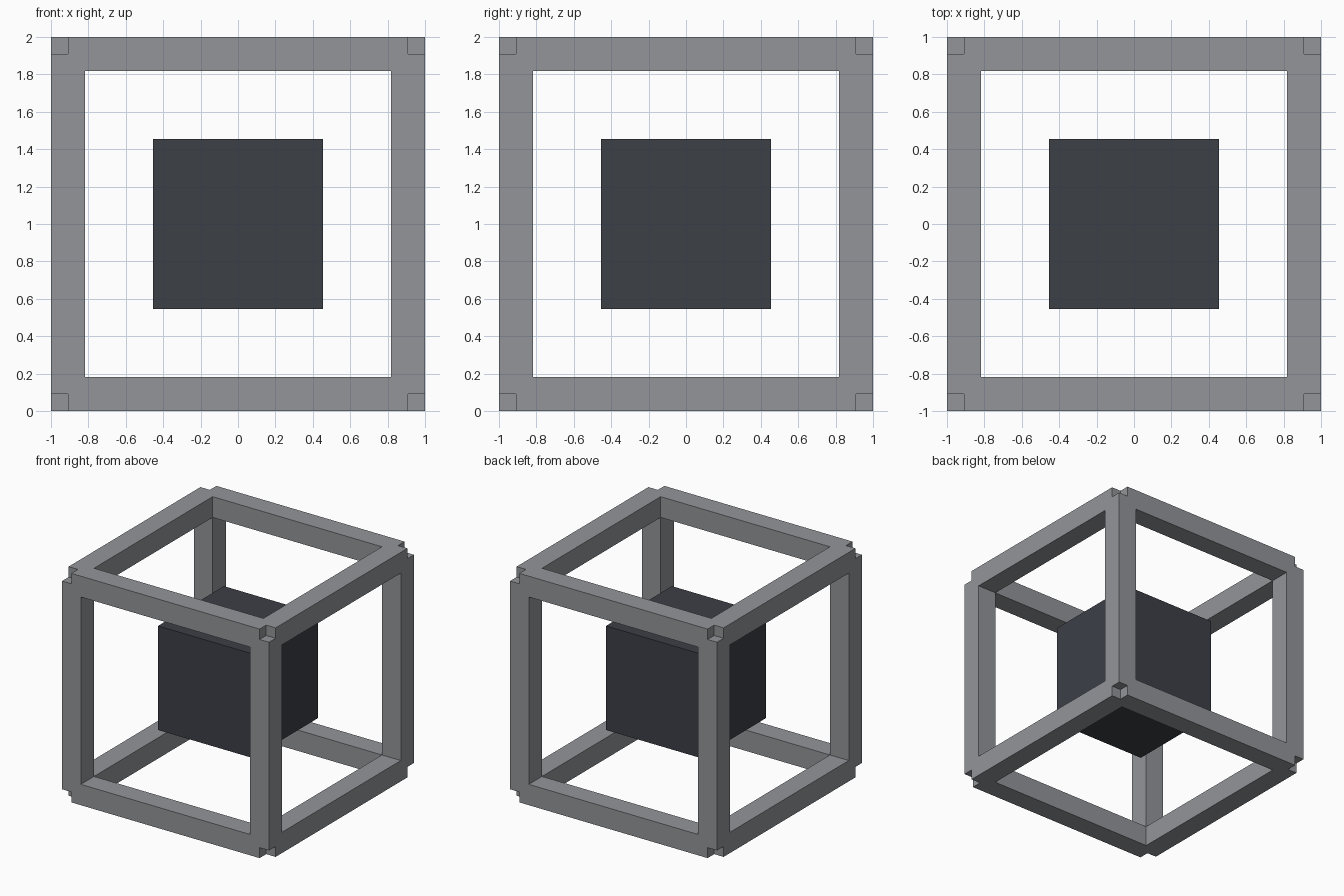
import bpy
from itertools import product

if "Cube" in bpy.data.objects:
    bpy.data.objects.remove(bpy.data.objects["Cube"])

HALF = 1.0
BEAM = 2 / 11            # square beam thickness
MID = HALF - BEAM / 2    # beam centre line


def material(name, colour):
    mat = bpy.data.materials.new(name)
    mat.diffuse_color = (*colour, 1)
    mat.use_nodes = True
    mat.node_tree.nodes["Principled BSDF"].inputs["Base Color"].default_value = mat.diffuse_color
    return mat


def box(name, centre, size, mat):
    bpy.ops.mesh.primitive_cube_add(size=1, location=centre)
    obj = bpy.context.object
    obj.name = name
    obj.scale = size
    bpy.ops.object.transform_apply(location=False, rotation=False, scale=True)
    obj.data.materials.append(mat)
    return obj


frame_grey = material("frame_grey", (0.29, 0.30, 0.32))
core_dark = material("core_dark", (0.045, 0.050, 0.062))

# Twelve edge beams; each stops at the centre lines, leaving notched corners
for axis, label in enumerate("xyz"):
    for i, (a, b) in enumerate(product((-MID, MID), repeat=2), 1):
        centre = [a, b]
        centre.insert(axis, 0)
        centre[2] += HALF
        size = [BEAM] * 3
        size[axis] = 2 * MID
        box(f"frame_beam_{label}_{i}", centre, size, frame_grey)

# Solid cube floating in the middle
box("inner_cube", (0, 0, HALF), [10 / 11] * 3, core_dark)
